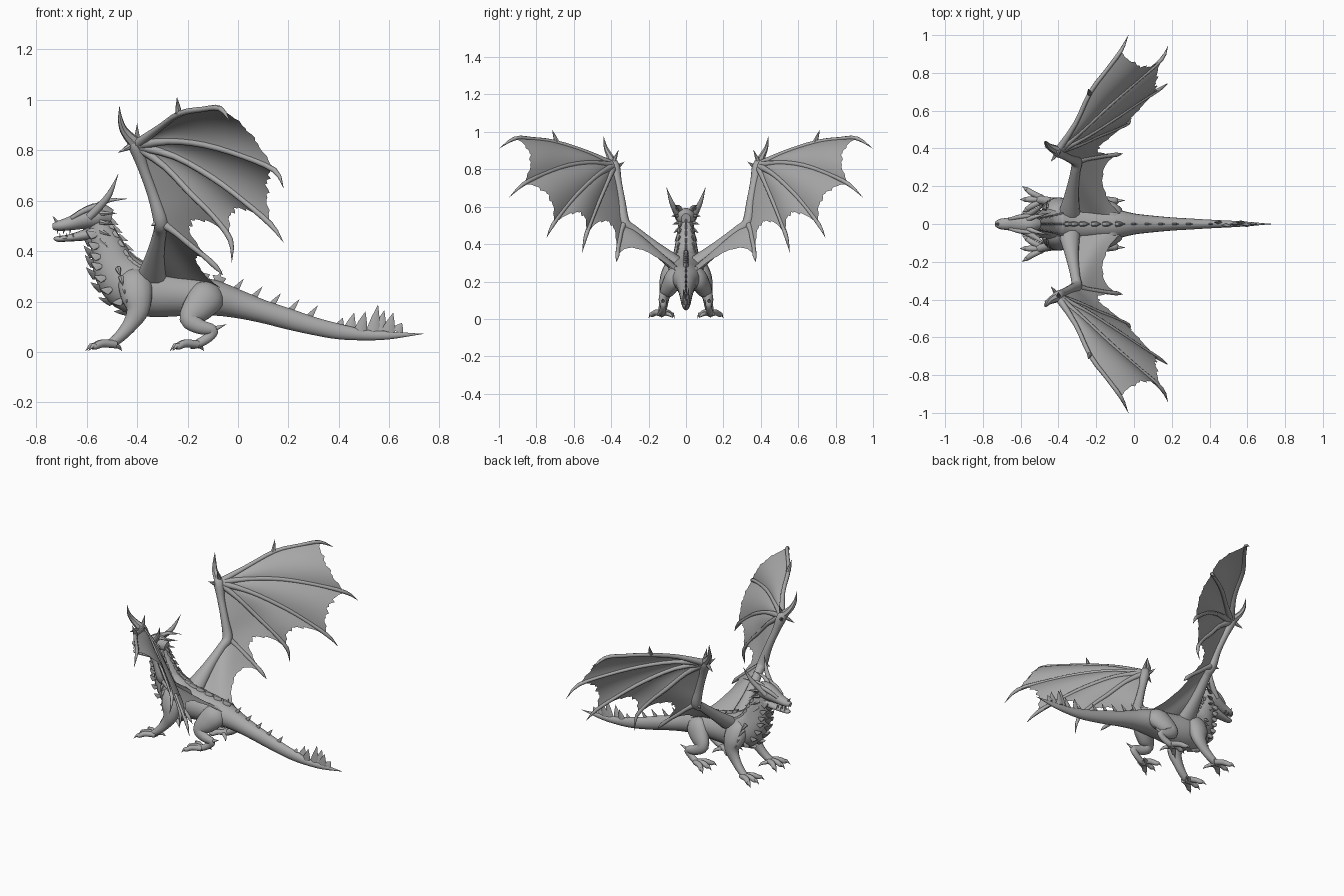
import bpy, bmesh, math
from mathutils import Vector as V

grey = bpy.data.materials.new("stone grey")
grey.diffuse_color = (0.4, 0.4, 0.4, 1)


def smooth_path(pts, n):
    """Catmull-Rom resampling of tuples (any length)."""
    out = []
    P = [pts[0]] + list(pts) + [pts[-1]]
    for i in range(1, len(P) - 2):
        for k in range(n):
            t = k / n
            out.append(tuple(0.5 * (2 * b + (c - a) * t + (2 * a - 5 * b + 4 * c - d) * t * t
                             + (3 * b - a - 3 * c + d) * t ** 3)
                             for a, b, c, d in zip(P[i - 1], P[i], P[i + 1], P[i + 2])))
    return out + [tuple(pts[-1])]


def add_tube(bm, pts, n=3, sides=10):
    """Loft along points (x, y, z, half width, half height)."""
    path = smooth_path([p if len(p) == 5 else p + (p[3],) for p in pts], n)
    C = [V(p[:3]) for p in path]
    rings = []
    for i, p in enumerate(path):
        t = (C[min(i + 1, len(C) - 1)] - C[max(i - 1, 0)]).normalized()
        side = (V((0, 1, 0)) - t * t.y).normalized()
        up = t.cross(side)
        rings.append([bm.verts.new(C[i] + side * math.cos(a) * max(p[3], .0006) + up * math.sin(a) * max(p[4], .0006))
                      for a in (2 * math.pi * k / sides for k in range(sides))])
    for a, b in zip(rings, rings[1:]):
        for k in range(sides):
            j = (k + 1) % sides
            bm.faces.new((a[k], a[j], b[j], b[k]))
    bm.faces.new(rings[0])
    bm.faces.new(rings[-1])


def finish(bm, name, mirror=False, angle=50):
    bmesh.ops.recalc_face_normals(bm, faces=bm.faces)
    me = bpy.data.meshes.new(name)
    bm.to_mesh(me)
    bm.free()
    me.materials.append(grey)
    ob = bpy.data.objects.new(name, me)
    bpy.context.collection.objects.link(ob)
    if mirror:
        m = ob.modifiers.new("mirror", 'MIRROR')
        m.use_axis = (False, True, False)
        m.use_mirror_merge = False
    bpy.ops.object.select_all(action='DESELECT')
    ob.select_set(True)
    bpy.context.view_layer.objects.active = ob
    bpy.ops.object.shade_smooth_by_angle(angle=math.radians(angle))


def tubes(name, lists, mirror=False, n=3, sides=10):
    bm = bmesh.new()
    for pts in lists:
        add_tube(bm, pts, n, sides)
    finish(bm, name, mirror)


def spike(base, tip, w, h=None):
    """Pointed horn from base to tip."""
    b, t = V(base), V(tip)
    h = h or w
    return [(*b, w, h), (*((b + t) / 2), w * .6, h * .6), (*t, 0, 0)]


# Neck, trunk and tail: x, z, half width, half depth
spine = [(-.555, .545, .035, .04), (-.54, .48, .045, .052), (-.512, .40, .058, .072), (-.485, .33, .072, .092),
         (-.43, .268, .09, .108), (-.34, .237, .098, .1), (-.22, .226, .088, .085), (-.1, .215, .078, .072),
         (0, .19, .056, .057), (.1, .16, .044, .046), (.2, .131, .035, .042), (.3, .103, .029, .036),
         (.4, .081, .023, .031), (.5, .068, .018, .022), (.6, .066, .012, .016), (.735, .072, 0, 0)]
tubes("body", [[(x, 0, z, w, h) for x, z, w, h in spine]], n=4, sides=18)

# Head: skull, open lower jaw, brows and teeth
tubes("skull", [[(-.50, 0, .535, .025, .03), (-.55, 0, .543, .05, .05), (-.605, 0, .53, .047, .043),
                 (-.66, 0, .511, .034, .029), (-.71, 0, .50, .027, .021), (-.735, 0, .497, .012, .012)]], sides=14)
tubes("lower_jaw", [[(-.53, 0, .49, .042, .03), (-.60, 0, .466, .036, .023), (-.67, 0, .452, .025, .014),
                     (-.715, 0, .448, .019, .011), (-.73, 0, .452, .008, .005)]], sides=12)
tubes("brows", [[(-.66, .025, .53, .008), (-.61, .037, .56, .012), (-.55, .045, .583, .01), (-.51, .055, .595, 0)]], True)
teeth = [spike((-.715 + i * .025, .02 + i * .004, .485), (-.717 + i * .025, .02 + i * .004, .467), .004) for i in range(3)]
teeth += [spike((-.705 + i * .026, .018 + i * .004, .455), (-.707 + i * .026, .018 + i * .004, .472), .0035) for i in range(3)]
tubes("teeth", teeth, True, 1, 5)
tubes("nose_horn", [spike((-.715, 0, .51), (-.735, 0, .54), .009)], n=2, sides=6)
tubes("horns", [
    [(-.59, .04, .535, .016), (-.55, .055, .575, .016), (-.51, .078, .625, .012), (-.475, .105, .705, 0)],
    [(-.56, .025, .575, .014), (-.52, .04, .60, .01), (-.44, .06, .607, 0)]], True)
# Cheek frill spikes
tubes("cheek_spikes", [spike((-.545, .04, .55 - i * .035), (-.48 - i * .012, .078 - i * .006, .55 - i * .045), .011)
                       for i in range(4)], True, 2, 6)

# Dorsal spines and throat plates follow the body loft
path = smooth_path(spine, 4)


def ridge(i0, i1, step, sign, height, w, lean, y=0.0):
    out = []
    for i in range(i0, i1, step):
        x, z, rw, rh = path[i]
        d = V((path[i + 1][0] - path[i - 1][0], 0, path[i + 1][1] - path[i - 1][1])).normalized()
        up = V((-d.z, 0, d.x)) * sign
        b = V((x, y * rw, z)) + up * rh * (.86 if y == 0 else .72)
        out.append(spike(b, b + up * height + d * lean + V((0, y * .02, 0)), w, w * 2))
    return out


tubes("neck_spines", ridge(2, 17, 2, 1, .032, .008, .03) + ridge(3, 17, 2, 1, .018, .007, .028, .6)
      + ridge(3, 17, 2, 1, .018, .007, .028, -.6), n=2, sides=6)
tubes("back_plates", ridge(18, 30, 2, 1, .022, .018, .04), n=2, sides=6)
tubes("back_spines", ridge(28, 46, 3, 1, .05, .007, .02), n=2, sides=6)
tubes("throat_plates", ridge(3, 19, 2, -1, .024, .026, .02) + ridge(4, 17, 2, -1, .012, .016, .018, .7)
      + ridge(4, 17, 2, -1, .012, .016, .018, -.7), n=2, sides=6)
# Tall blades on the tail end
tubes("tail_blades", [spike((x - .015, y, .08), (x + .005, y * 2.5, z), .012, .028)
                      for x, z, y in [(.41, .135, 0), (.455, .155, .006), (.50, .16, -.006), (.55, .187, 0),
                                      (.575, .165, .006), (.61, .155, -.004), (.645, .115, 0)]],
      n=2, sides=4)


# Legs
def toes(x, y, reach, spread):
    out = []
    for k in (-1, 0, 1):
        dx, dy = -reach * (1 - .12 * abs(k)), k * spread
        out.append([(x + .02, y + dy * .1, .03, .016), (x + dx * .35, y + dy * .45, .034, .016),
                    (x + dx * .7, y + dy * .75, .022, .013), (x + dx * .78, y + dy * .82, .026, .009), (x + dx, y + dy, .004, 0)])
    out.append([(x, y - .02, .03, .012), (x + .03, y - .045, .022, .009), (x + .045, y - .062, .004, 0)])
    return out


tubes("front_legs", [[(-.41, .015, .325, .02, .03), (-.41, .06, .285, .046, .065), (-.402, .092, .225, .046, .064),
                      (-.398, .108, .165, .034, .046), (-.428, .115, .108, .025, .031), (-.472, .124, .058, .023),
                      (-.51, .13, .03, .022, .018)]] + toes(-.505, .13, .1, .07), True, 4, 14)
tubes("hind_legs", [[(-.09, .015, .255, .02, .03), (-.115, .058, .225, .045, .068), (-.16, .088, .175, .044, .062),
                     (-.192, .112, .13, .031, .04), (-.15, .122, .10, .024, .03), (-.10, .122, .086, .018, .022),
                     (-.115, .122, .06, .016, .02), (-.155, .128, .035, .018, .018), (-.19, .13, .024, .02, .014)],
                    spike((-.11, .122, .085), (-.045, .125, .11), .013)] + toes(-.18, .13, .09, .07), True, 4, 14)
tubes("shoulder_spikes", [spike((-.475 + i * .012, .075 + i * .008, .33 - i * .035), (-.465 + i * .008, .12 + i * .006, .30 - i * .035), .012)
                          for i in range(4)], True, 2, 6)

# Wings: bones
S, E, W = (-.34, .05, .30), (-.305, .33, .515), (-.405, .385, .82)
fingers = [
    [W, (-.31, .53, .89), (-.23, .70, .945), (-.14, .82, .962), (-.07, .915, .965), (-.03, 1.0, .91)],
    [W, (-.27, .50, .835), (-.13, .63, .82), (.02, .76, .775), (.145, .87, .72), (.18, .945, .65)],
    [W, (-.25, .465, .775), (-.10, .56, .69), (.02, .64, .60), (.13, .71, .505), (.18, .745, .435)],
    [W, (-.29, .42, .735), (-.19, .465, .63), (-.10, .50, .54), (-.03, .535, .445), (-.025, .555, .355)]]
radii = (.021, .013, .0125, .0105, .011, 0)
elbow_bone = [E, (-.25, .345, .475), (-.19, .355, .425), (-.14, .362, .385), (-.09, .367, .34), (-.06, .372, .305)]
arm = [(-.345, 0, .25, .04, .07), (-.342, .06, .30, .042, .058), (-.328, .17, .385, .032, .036), (-.31, .28, .475, .026),
       (*E, .03), (-.335, .345, .62, .023), (-.375, .365, .73, .022), (*W, .03), (-.425, .40, .85, .012)]
tubes("wing_arms", [arm], True, 4, 12)
tubes("wing_fingers", [[(*p, r) for p, r in zip(f, radii)] for f in fingers + [elbow_bone]], True, 3, 8)
tubes("wing_claws", [
    [(-.41, .39, .83, .026), (-.45, .41, .875, .017), (-.466, .43, .92, .01), (-.47, .44, .975, 0)],
    spike((-.40, .39, .83), (-.40, .36, .905), .014), spike((-.42, .39, .82), (-.475, .41, .79), .014),
    spike((-.41, .37, .81), (-.44, .33, .84), .013), spike((-.235, .69, .945), (-.242, .715, 1.01), .014),
    spike((-.31, .33, .52), (-.345, .35, .50), .016)], True, 3, 7)


# Wings: scalloped membranes billowing between neighbouring bones
def membrane(bm, a, b, dip, billow, ragged=.012, nu=18, nv=20):
    A, B = smooth_path(a, 6), smooth_path(b, 6)

    def at(c, t):
        f = min(max(t, 0), 1) * (len(c) - 1)
        i = min(int(f), len(c) - 2)
        return V(c[i]).lerp(V(c[i + 1]), f - i)
    grid = []
    for j in range(nv + 1):
        v = j / nv
        bow = 4 * v * (1 - v)
        end = 1 - dip * bow ** .6 + ragged * (math.sin(j * 2.3) + math.sin(j * 1.1 + 1)) * bow ** .5
        row = []
        for i in range(nu + 1):
            u = i / nu * end
            p = at(A, u).lerp(at(B, u), v)
            row.append(bm.verts.new(p + V((.6, -.58, .5)) * billow * bow * u))
        grid.append(row)
    for r, q in zip(grid, grid[1:]):
        for i in range(nu):
            bm.faces.new((r[i], r[i + 1], q[i + 1], q[i]))


bm = bmesh.new()
bones = [f[:5] for f in fingers]
for (a, b), dip, billow in zip(zip(bones, bones[1:]), (.09, .11, .21), (.055, .04, .03)):
    membrane(bm, a, b, dip, billow)
# last finger to forearm and elbow bone
forearm = [W, (-.375, .365, .73), (-.335, .345, .62), E, (-.19, .355, .425), (-.09, .367, .34)]
membrane(bm, bones[3], forearm, .30, .01)
# elbow bone to flank
upper = [S, (-.325, .17, .385), E, elbow_bone[2], elbow_bone[4]]
flank = [S, (-.25, .05, .285), (-.18, .045, .28), (-.12, .04, .27), (-.04, .035, .235)]
membrane(bm, upper, flank, .27, 0, .006)
bmesh.ops.remove_doubles(bm, verts=bm.verts, dist=.0005)
finish(bm, "wing_membranes", True)
